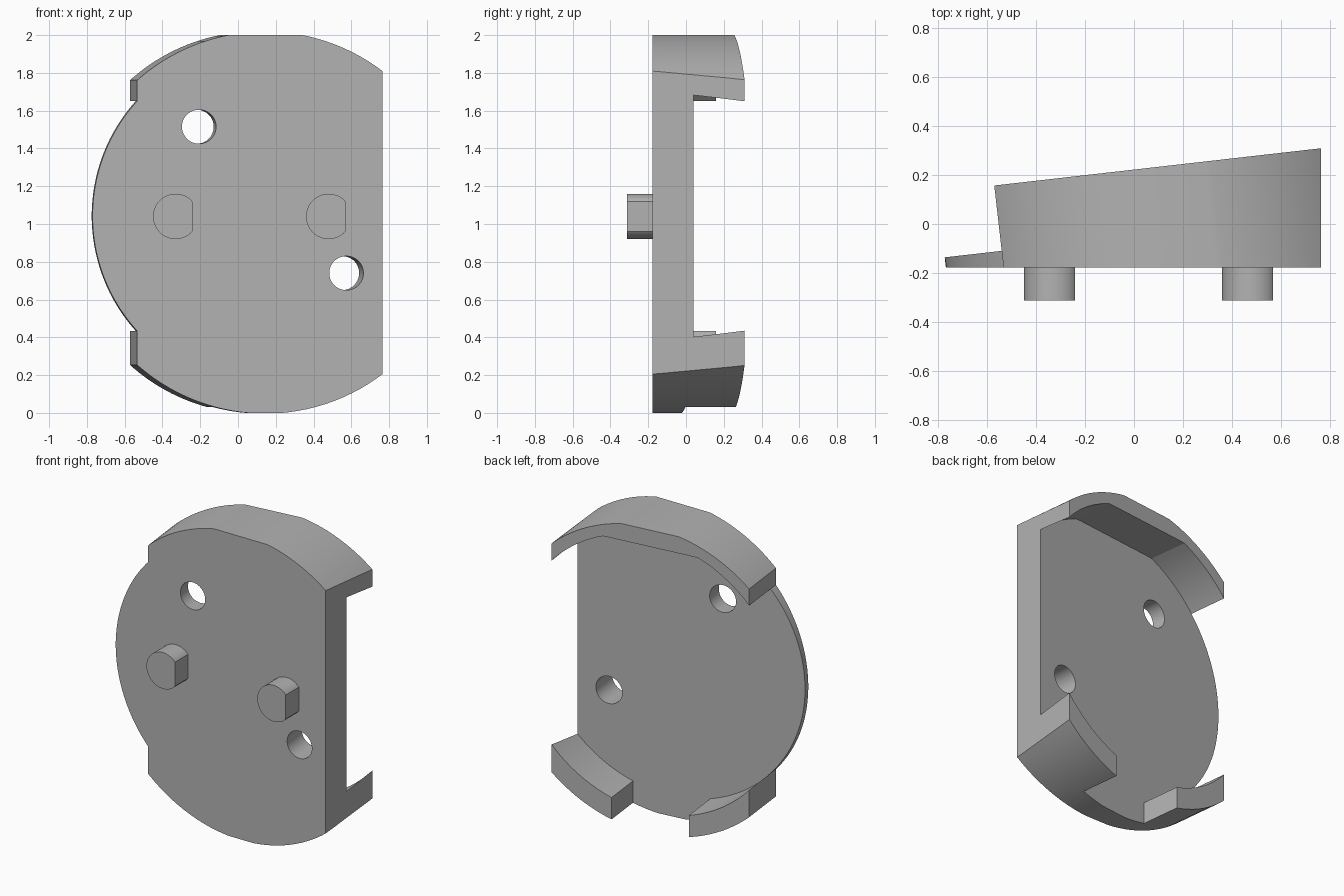
import bpy, bmesh, math
from mathutils import Matrix, Vector

if "Cube" in bpy.data.objects:
    bpy.data.objects.remove(bpy.data.objects["Cube"])

FRONT = -0.177                 # flat mounting face
FLOOR, RIM = 0.128, 0.397      # heights along the tilted cup axis
CUP_X, LEFT_CUT = 0.144, -0.53
TILT = Matrix.Translation((0, FRONT, 0)) @ Matrix.Rotation(math.radians(6.5), 4, 'Z')
STRAIGHT = Matrix.Translation((0, FRONT, 0))

grey = bpy.data.materials.new("plain_grey")
grey.use_nodes = True
colour = (0.45, 0.45, 0.45, 1)
grey.diffuse_color = colour
grey.node_tree.nodes["Principled BSDF"].inputs["Base Color"].default_value = colour


def circle(x, z, r, n=128, right=9, top=9):
    """Round profile, optionally flattened on its right or top side."""
    steps = [math.tau * (i + 0.5) / n for i in range(n)]
    pts = [(min(x + r * math.cos(t), right), min(z + r * math.sin(t), top)) for t in steps]
    return pts


def rect(x0, x1, z0, z1):
    return [(x0, z0), (x1, z0), (x1, z1), (x0, z1)]


def prism(name, profile, y0, y1, frame=TILT):
    """Extrude an x/z profile along the y axis of a frame."""
    bm = bmesh.new()
    face = bm.faces.new([bm.verts.new((x, y0, z)) for x, z in profile])
    new = bmesh.ops.extrude_face_region(bm, geom=[face])["geom"]
    verts = [v for v in new if isinstance(v, bmesh.types.BMVert)]
    bmesh.ops.translate(bm, verts=verts, vec=Vector((0, y1 - y0, 0)))
    bmesh.ops.dissolve_limit(bm, angle_limit=0.0005, verts=bm.verts, edges=bm.edges)
    bmesh.ops.recalc_face_normals(bm, faces=bm.faces)
    bm.transform(frame)
    mesh = bpy.data.meshes.new(name)
    bm.to_mesh(mesh)
    bm.free()
    mesh.materials.append(grey)
    ob = bpy.data.objects.new(name, mesh)
    bpy.context.collection.objects.link(ob)
    return ob


def combine(ob, tool, operation):
    """Apply a boolean and discard the tool."""
    mod = ob.modifiers.new("shape", 'BOOLEAN')
    mod.object, mod.operation, mod.solver = tool, operation, 'EXACT'
    bpy.context.view_layer.update()
    result = ob.evaluated_get(bpy.context.evaluated_depsgraph_get())
    mesh = bpy.data.meshes.new_from_object(result)
    ob.modifiers.clear()
    ob.data = mesh
    bpy.data.objects.remove(tool)


def finish(ob):
    bpy.ops.object.select_all(action='DESELECT')
    ob.select_set(True)
    bpy.context.view_layer.objects.active = ob
    bpy.ops.object.shade_smooth_by_angle(angle=math.radians(20))


# Solid tilted cup, trimmed on its left side
body = prism("cup_body", circle(CUP_X, 1.0075, 1.0115), -0.3, RIM)
combine(body, prism("left_trim", rect(-2, LEFT_CUT, -1, 3), -1, 1), 'DIFFERENCE')

# Thin round floor that bulges out past the left trim
inner = dict(x=0.142, z=1.0425, r=0.907)
combine(body, prism("floor_disc", circle(**inner), -0.3, FLOOR), 'UNION')

# Pocket with a flattened top, and the gap in the lower rim
combine(body, prism("pocket", circle(**inner, top=1.89), FLOOR + 0.0005, 1), 'DIFFERENCE')
combine(body, prism("rim_gap", rect(CUP_X - 0.263, CUP_X + 0.263, -1, 0.6),
                    FLOOR + 0.0005, 1), 'DIFFERENCE')

# Tilted through holes
for x, z in ((-0.205, 1.515), (0.57, 0.74)):
    combine(body, prism("hole", circle(x, z, 0.09, 48), -1, 1), 'DIFFERENCE')

# Flat front, right side, top and bottom
combine(body, prism("envelope", rect(-2, 0.765, 0, 2), 0, 2, STRAIGHT), 'INTERSECT')
finish(body)

# Flat-sided locating pegs on the front
for name, x in (("right_peg", -0.33), ("left_peg", 0.48)):
    finish(prism(name, circle(x, 1.04, 0.12, 48, right=x + 0.088), -0.136, 0.02, STRAIGHT))
